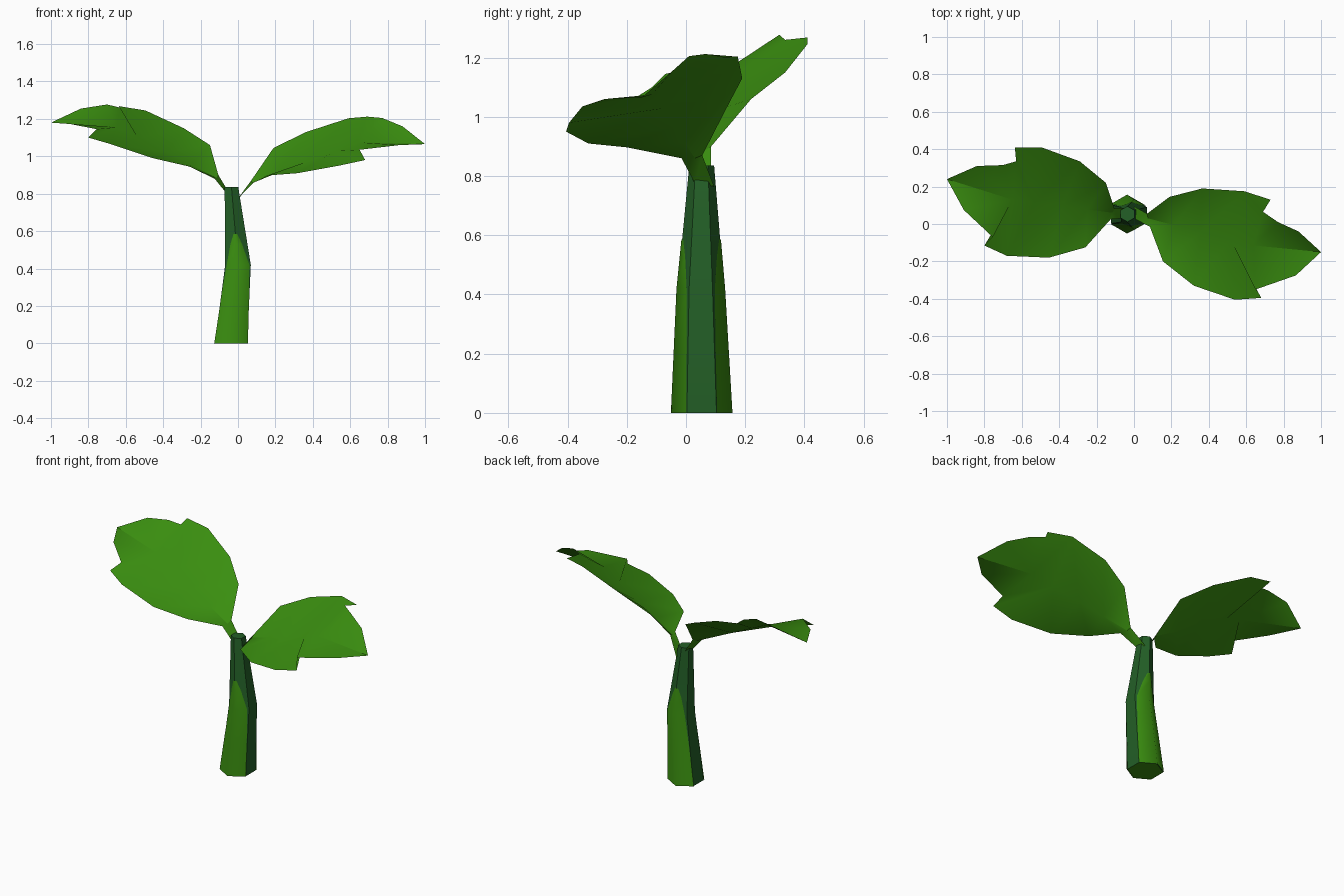
import bpy, math
from mathutils import Vector

if "Cube" in bpy.data.objects:
    bpy.data.objects.remove(bpy.data.objects["Cube"])


def material(name, color):
    m = bpy.data.materials.new(name)
    m.diffuse_color = (*color, 1)
    m.use_nodes = True
    m.node_tree.nodes["Principled BSDF"].inputs["Base Color"].default_value = m.diffuse_color
    return m


LEAF = material("leaf green", (0.042, 0.270, 0.005))
STEM = material("stem dark green", (0.017, 0.115, 0.020))


def make_object(name, verts, faces, mats, angle):
    me = bpy.data.meshes.new(name)
    me.from_pydata([tuple(v) for v in verts], [], faces)
    for m in mats:
        me.materials.append(m)
    ob = bpy.data.objects.new(name, me)
    bpy.context.collection.objects.link(ob)
    bpy.ops.object.select_all(action='DESELECT')
    ob.select_set(True)
    bpy.context.view_layer.objects.active = ob
    bpy.ops.object.shade_smooth_by_angle(angle=math.radians(angle))
    return ob


# Stem: hexagonal rings as (z, centre x, centre y, radius)
RINGS = [(0, -0.037, 0.053, 0.100), (0.42, 0.0, 0.050, 0.079), (0.835, -0.035, 0.053, 0.042)]


def stem_point(z, degrees, grow=1.0):
    a, b = (RINGS[0], RINGS[1]) if z <= RINGS[1][0] else (RINGS[1], RINGS[2])
    t = (z - a[0]) / (b[0] - a[0])
    x, y, r = (a[i] + (b[i] - a[i]) * t for i in (1, 2, 3))
    ang = math.radians(degrees)
    return Vector((x + r * grow * math.cos(ang), y + r * grow * math.sin(ang), z))


verts = [stem_point(r[0], 30 + 60 * k) for r in RINGS for k in range(6)]
faces = [(j * 6 + k, j * 6 + (k + 1) % 6, j * 6 + 6 + (k + 1) % 6, j * 6 + 6 + k)
         for j in range(2) for k in range(6)]
faces += [(5, 4, 3, 2, 1, 0), tuple(range(12, 18))]
stem = make_object("stem", verts, faces, [STEM, LEAF], 25)
for p in stem.data.polygons:
    if p.normal.z < -0.9:
        p.material_index = 1

# Bright sheaths hugging the front and back of the stem, (z, width share)
SHEATH = [(0, 1.0), (0.21, 0.95), (0.42, 0.85), (0.53, 0.5), (0.585, 0.18)]
for name, mid in (("front_sheath", 270), ("back_sheath", 90)):
    verts = []
    for z, w in SHEATH:
        c = stem_point(z, mid, 1.04)
        verts += [c.lerp(stem_point(z, mid - 60, 1.04), w), c,
                  c.lerp(stem_point(z, mid + 60, 1.04), w)]
    faces = [(i * 3 + k, i * 3 + k + 1, i * 3 + k + 4, i * 3 + k + 3)
             for i in range(len(SHEATH) - 1) for k in range(2)]
    make_object(name, verts, faces, [LEAF], 65)


# Leaf: creased blade with a notch on each edge, fanned tip and a ribbon stalk
def make_leaf(name, stalk, root, knot, edges, tip):
    root, knot = Vector(root), Vector(knot)
    verts = [root.lerp(knot, t) for t in (0, 0.25, 0.5, 0.78, 1)]
    verts.append(Vector(tip))
    faces, starts = [], []
    for edge in edges:
        s = len(verts)
        starts.append(s)
        verts += [Vector(p) for p in edge]
        faces += [(i, i + 1, s + i + 1, s + i) for i in range(3)]
        faces.append((3, 4, s + 5, s + 4, s + 3))
        outer = list(range(s + 5, s + len(edge))) + [5]
        faces += [(4, b, a) for a, b in zip(outer, outer[1:])]
    s = len(verts)
    verts += [Vector(p) for p in stalk]
    faces.append((starts[0], 0, starts[1], s + 1, s))
    # wind every face so that it looks upward
    for i, f in enumerate(faces):
        n = Vector()
        for a, b in zip(f, f[1:] + f[:1]):
            n += verts[a].cross(verts[b])
        if n.z < 0:
            faces[i] = f[::-1]
    make_object(name, verts, faces, [LEAF], 35)


make_leaf("left_leaf", [(-0.045, 0.085, 0.80), (-0.06, 0.03, 0.80)],
          (-0.115, 0.06, 0.885), (-0.65, 0.13, 1.155),
          [[(-0.105, 0.085, 0.90), (-0.15, 0.22, 1.06), (-0.29, 0.335, 1.15),
            (-0.495, 0.41, 1.245), (-0.637, 0.41, 1.268), (-0.63, 0.335, 1.26),
            (-0.70, 0.315, 1.277), (-0.84, 0.31, 1.255)],
           [(-0.125, 0.025, 0.88), (-0.26, -0.125, 0.945), (-0.455, -0.18, 0.99),
            (-0.68, -0.17, 1.065), (-0.80, -0.115, 1.10), (-0.755, -0.07, 1.145),
            (-0.91, 0.075, 1.175)]],
          (-1.0, 0.24, 1.18))

make_leaf("right_leaf", [(0.0, 0.095, 0.765), (0.0, 0.03, 0.775)],
          (0.075, 0.03, 0.86), (0.64, -0.115, 1.075),
          [[(0.07, 0.055, 0.87), (0.19, 0.145, 1.045), (0.365, 0.19, 1.13),
            (0.59, 0.175, 1.203), (0.73, 0.13, 1.20), (0.69, 0.065, 1.212),
            (0.77, 0.01, 1.205), (0.88, -0.04, 1.16)],
           [(0.085, -0.015, 0.86), (0.155, -0.20, 0.897), (0.32, -0.33, 0.91),
            (0.54, -0.405, 0.95), (0.68, -0.395, 0.98), (0.65, -0.35, 1.035),
            (0.865, -0.275, 1.06)]],
          (1.0, -0.15, 1.065))
